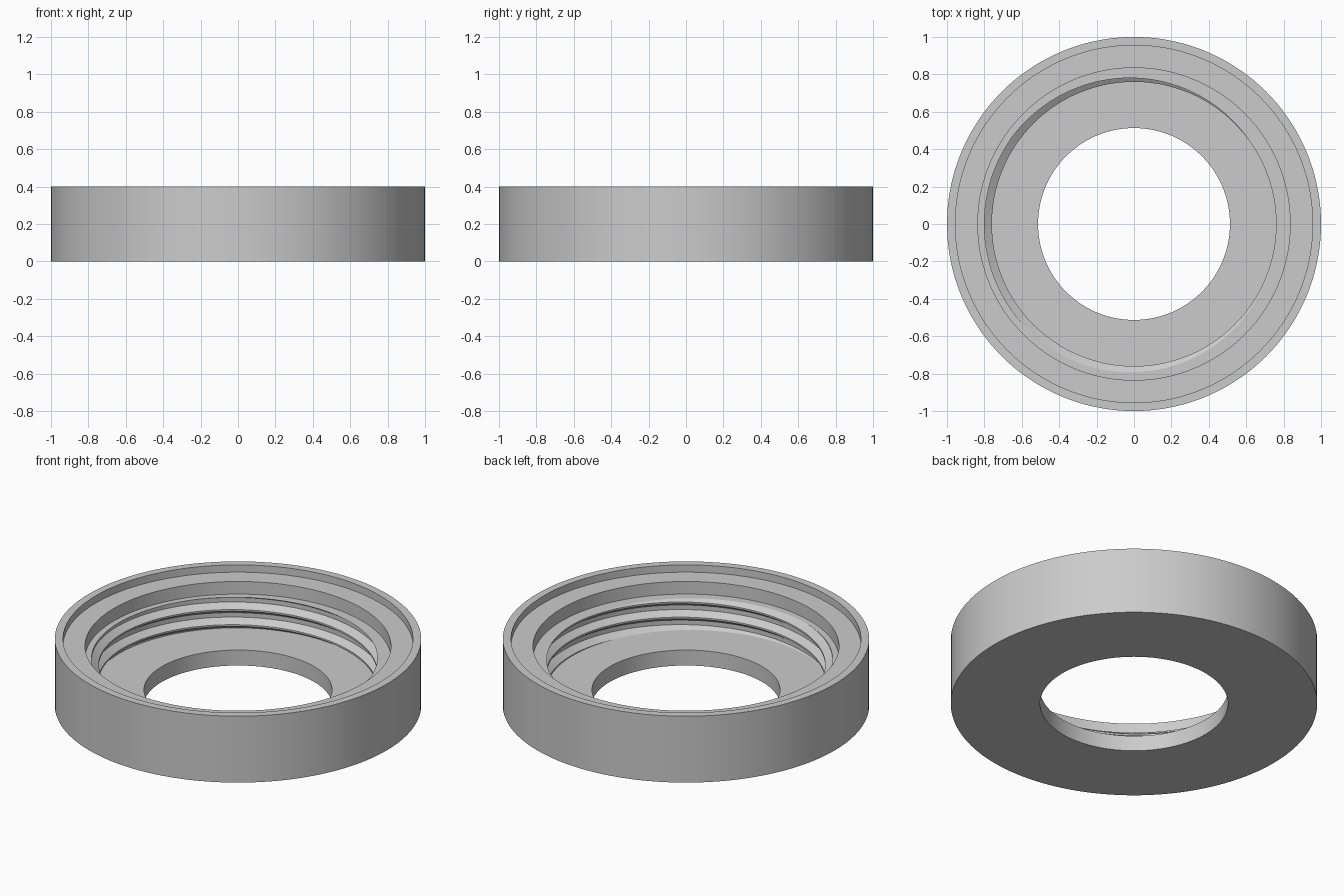
import bpy, bmesh, math

cube = bpy.data.objects.get("Cube")
if cube:
    bpy.data.objects.remove(cube, do_unlink=True)

SEGMENTS = 144
FLOOR, STEP, LEDGE, TOP = 0.093, 0.28, 0.356, 0.4
ROOT, CREST, PITCH = 0.80, 0.76, 0.091
HALF_BASE, HALF_CREST = 0.032, 0.005
START = 0.219 - PITCH * 0.375      # thread height at angle zero


def thread_radius(z, centre):
    """Radius of the trapezoid thread at height z."""
    d = abs((z - centre + PITCH / 2) % PITCH - PITCH / 2)
    t = (HALF_BASE - d) / (HALF_BASE - HALF_CREST)
    return ROOT - (ROOT - CREST) * min(max(t, 0), 1)


def profile(turn):
    """Closed cross-section of the ring at a fraction of a turn."""
    centre = START + PITCH * turn
    heights = [FLOOR]
    for k in range(-3, 4):
        for off in (-HALF_BASE, -HALF_CREST, HALF_CREST, HALF_BASE):
            heights.append(min(max(centre + k * PITCH + off, FLOOR), STEP))
    heights.append(STEP)
    wall = [(thread_radius(z, centre), z) for z in heights]
    return ([(1, TOP), (1, 0), (0.513, 0), (0.513, FLOOR)] + wall +
            [(0.835, STEP), (0.835, LEDGE), (0.955, LEDGE), (0.955, TOP)])


# Sweep the cross-section around the axis, with the thread climbing
bm = bmesh.new()
columns = []
for i in range(SEGMENTS + 1):
    a = math.tau * i / SEGMENTS
    columns.append([bm.verts.new((r * math.cos(a), r * math.sin(a), z))
                    for r, z in profile(i / SEGMENTS)])
for a, b in zip(columns, columns[1:]):
    for j in range(len(a)):
        n = (j + 1) % len(a)
        bm.faces.new((a[j], a[n], b[n], b[j]))
bmesh.ops.remove_doubles(bm, verts=bm.verts, dist=0.0001)
bmesh.ops.recalc_face_normals(bm, faces=bm.faces)

mesh = bpy.data.meshes.new("threaded_ring")
bm.to_mesh(mesh)
bm.free()
ring = bpy.data.objects.new("threaded_ring", mesh)
bpy.context.collection.objects.link(ring)

# Plain grey material
grey = bpy.data.materials.new("light_grey")
grey.use_nodes = True
colour = (0.6, 0.6, 0.6, 1)
grey.diffuse_color = colour
grey.node_tree.nodes["Principled BSDF"].inputs["Base Color"].default_value = colour
mesh.materials.append(grey)

# Smooth round walls, sharp steps
bpy.ops.object.select_all(action='DESELECT')
ring.select_set(True)
bpy.context.view_layer.objects.active = ring
bpy.ops.object.shade_smooth_by_angle(angle=math.radians(25))
